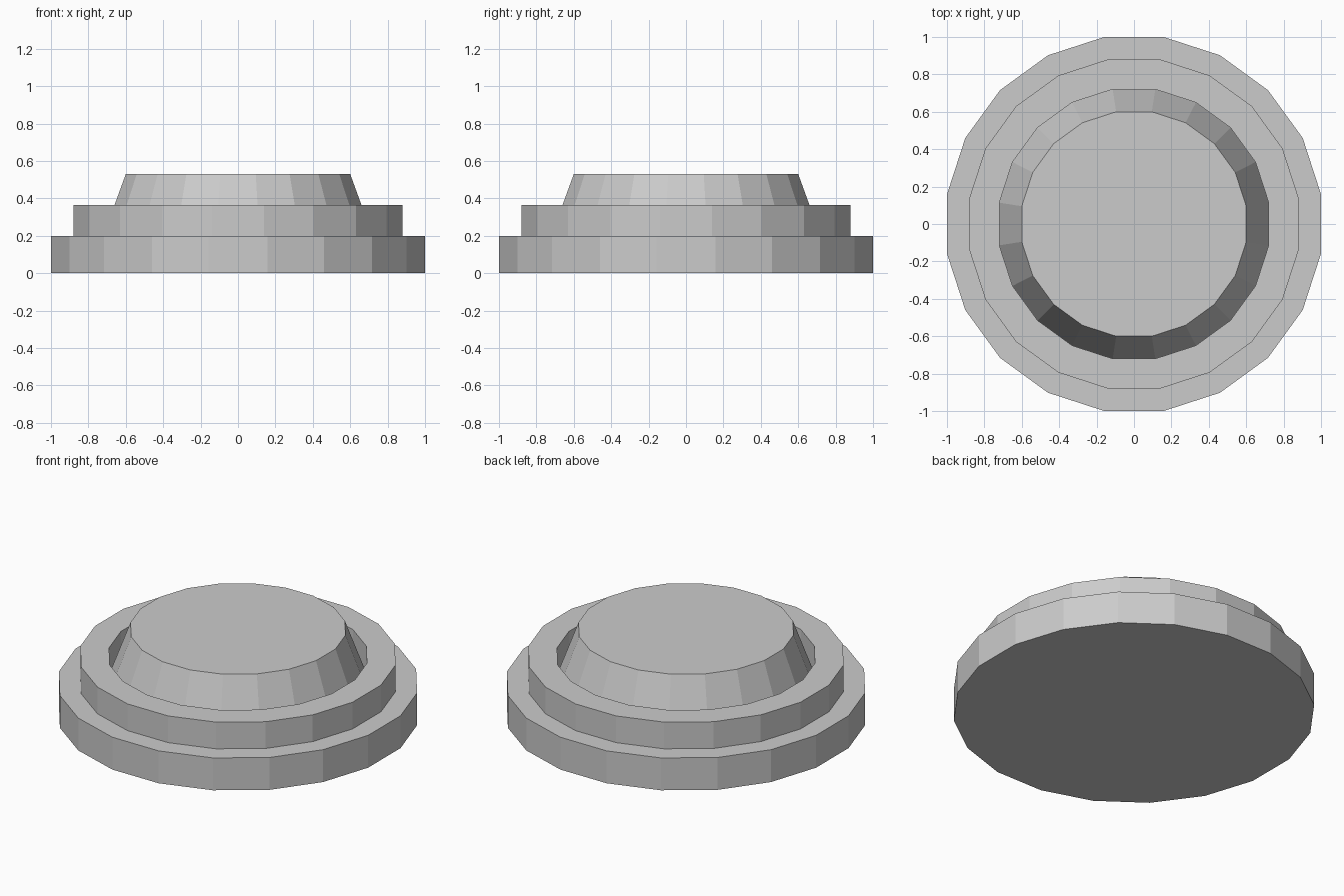
import bpy, bmesh, math

cube = bpy.data.objects.get("Cube")
if cube:
    bpy.data.objects.remove(cube, do_unlink=True)

SIDES = 20
BASE_TOP, RING_TOP, PLUG_TOP = 0.2, 0.365, 0.53

# One plain grey for the whole model
grey = bpy.data.materials.new("light_grey")
grey.use_nodes = True
colour = (0.6, 0.6, 0.6, 1)
grey.diffuse_color = colour
grey.node_tree.nodes["Principled BSDF"].inputs["Base Color"].default_value = colour


def turned_part(name, profile, cap_bottom=False, cap_top=False):
    """Sweep a (flat radius, height) profile round z, with flats facing the axes."""
    bm = bmesh.new()
    step = 2 * math.pi / SIDES
    rings = []
    for flat, z in profile:
        r = flat / math.cos(step / 2)
        rings.append([bm.verts.new((r * math.cos((i + 0.5) * step),
                                    r * math.sin((i + 0.5) * step), z))
                      for i in range(SIDES)])
    for low, high in zip(rings, rings[1:]):
        for i in range(SIDES):
            j = (i + 1) % SIDES
            bm.faces.new((low[i], low[j], high[j], high[i]))
    if cap_bottom:
        bm.faces.new(rings[0][::-1])
    if cap_top:
        bm.faces.new(rings[-1])
    mesh = bpy.data.meshes.new(name)
    bm.to_mesh(mesh)
    bm.free()
    mesh.materials.append(grey)
    obj = bpy.data.objects.new(name, mesh)
    bpy.context.collection.objects.link(obj)
    return obj


# Wide solid foot
turned_part("base_disc", [(1, 0), (1, BASE_TOP)], cap_bottom=True, cap_top=True)

# Raised collar with a straight inner wall
turned_part("collar_ring", [(0.88, BASE_TOP), (0.88, RING_TOP),
                            (0.72, RING_TOP), (0.72, BASE_TOP)])

# Tapered centre, leaving a V-shaped groove inside the collar
turned_part("tapered_plug", [(0.72, BASE_TOP), (0.6, PLUG_TOP)], cap_top=True)
